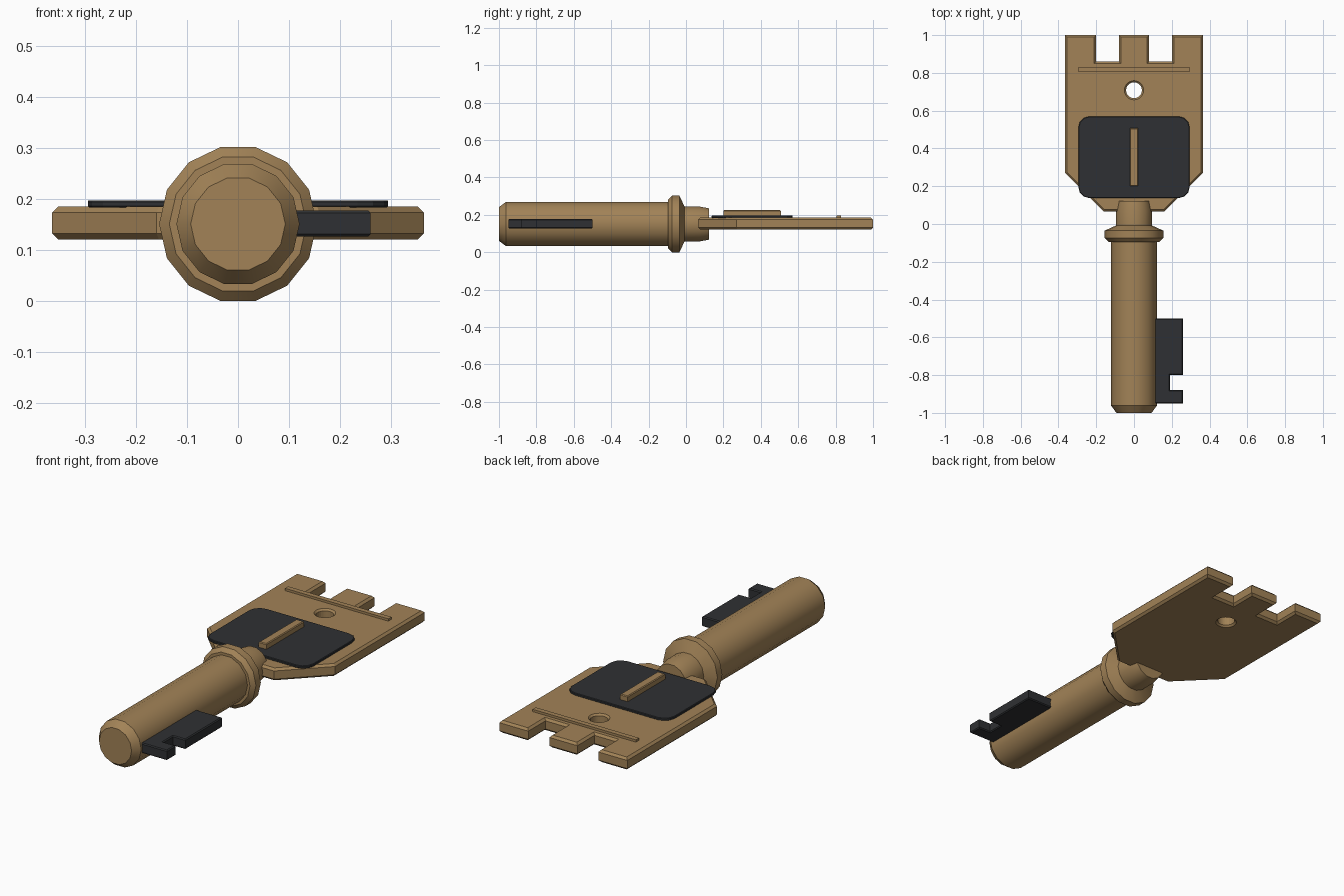
import bpy, bmesh, math

if "Cube" in bpy.data.objects:
    bpy.data.objects.remove(bpy.data.objects["Cube"])

AXIS_Z = 0.151


def material(name, color):
    mat = bpy.data.materials.new(name)
    mat.use_nodes = True
    mat.diffuse_color = color
    mat.node_tree.nodes["Principled BSDF"].inputs["Base Color"].default_value = color
    return mat


brass = material("brass", (0.36, 0.225, 0.095, 1))
black = material("black", (0.028, 0.03, 0.033, 1))


def finish(name, bm, mat):
    bmesh.ops.recalc_face_normals(bm, faces=bm.faces)
    mesh = bpy.data.meshes.new(name)
    bm.to_mesh(mesh)
    bm.free()
    obj = bpy.data.objects.new(name, mesh)
    bpy.context.collection.objects.link(obj)
    mesh.materials.append(mat)
    return obj


def prism(name, outline, z0, z1, mat, chamfer=0.0):
    """Extrude a plan outline upward and chamfer its rims."""
    bm = bmesh.new()
    base = bm.faces.new([bm.verts.new((x, y, z0)) for x, y in outline])
    ext = bmesh.ops.extrude_face_region(bm, geom=[base])["geom"]
    for v in ext:
        if isinstance(v, bmesh.types.BMVert):
            v.co.z = z1
    if chamfer:
        rims = [e for e in bm.edges if abs(e.verts[0].co.z - e.verts[1].co.z) < 1e-6]
        bmesh.ops.bevel(bm, geom=rims, offset=chamfer, segments=1, affect='EDGES')
    return finish(name, bm, mat)


def rect(x0, x1, y0, y1):
    return [(x0, y0), (x1, y0), (x1, y1), (x0, y1)]


def lathe(name, profile, sides, place, mat):
    """Revolve (radius, distance) pairs; place maps ring coordinates into space."""
    bm = bmesh.new()
    angles = [math.tau * i / sides for i in range(sides)]
    rings = [[bm.verts.new(place(r * math.cos(a), r * math.sin(a), d)) for a in angles]
             for r, d in profile]
    for low, high in zip(rings, rings[1:]):
        for i in range(sides):
            j = (i + 1) % sides
            bm.faces.new((low[i], low[j], high[j], high[i]))
    bm.faces.new(rings[0])
    bm.faces.new(rings[-1])
    return finish(name, bm, mat)


def smooth(obj):
    bpy.ops.object.select_all(action='DESELECT')
    obj.select_set(True)
    bpy.context.view_layer.objects.active = obj
    bpy.ops.object.shade_smooth_by_angle(angle=math.radians(30))


# Round shaft with collar and neck
shaft_profile = [(0.093, -1), (0.121, -0.962), (0.121, -0.095), (0.135, -0.095),
                 (0.155, -0.075), (0.155, -0.035), (0.096, -0.008),
                 (0.096, 0.07), (0.086, 0.122)]
shaft = lathe("shaft", shaft_profile, 14, lambda u, v, d: (u, d, AXIS_Z + v), brass)
smooth(shaft)

# Side bit with a notch
bit_outline = [(0.08, -0.95), (0.26, -0.95), (0.26, -0.88), (0.19, -0.88),
               (0.19, -0.8), (0.26, -0.8), (0.26, -0.5), (0.08, -0.5)]
prism("side_bit", bit_outline, 0.126, 0.178, black, 0.005)

# Flat head plate with two end slots
half = [(0.16, 0.065), (0.365, 0.27), (0.365, 1), (0.2, 1),
        (0.2, 0.86), (0.08, 0.86), (0.08, 1)]
outline = half + [(-x, y) for x, y in reversed(half)]
plate = prism("head_plate", outline, 0.121, 0.185, brass, 0.011)

# Hanging hole with flared rims
hole_profile = [(0.062, 0.11), (0.042, 0.13), (0.042, 0.176), (0.062, 0.196)]
cutter = lathe("hole_cutter", hole_profile, 24, lambda u, v, d: (u, 0.708 + v, d), brass)
cutter.hide_render = True
cutter.hide_set(True)
cut = plate.modifiers.new("hanging_hole", 'BOOLEAN')
cut.operation = 'DIFFERENCE'
cut.solver = 'EXACT'
cut.object = cutter

# Raised rib near the slots
prism("cross_rib", rect(-0.295, 0.295, 0.804, 0.83), 0.18, 0.197, brass)

# Dark inlay panel with rounded corners
CX, CY, R = 0.295, 0.2165, 0.06
panel_outline = []
for k, (sx, sy) in enumerate([(1, 1), (-1, 1), (-1, -1), (1, -1)]):
    for step in range(4):
        a = math.pi / 2 * (k + step / 3)
        panel_outline.append((sx * (CX - R) + R * math.cos(a),
                              0.3535 + sy * (CY - R) + R * math.sin(a)))
prism("inlay_panel", panel_outline, 0.183, 0.197, black, 0.003)

# Raised bar on the panel
prism("panel_bar", rect(-0.022, 0.022, 0.2, 0.507), 0.19, 0.225, brass, 0.004)
